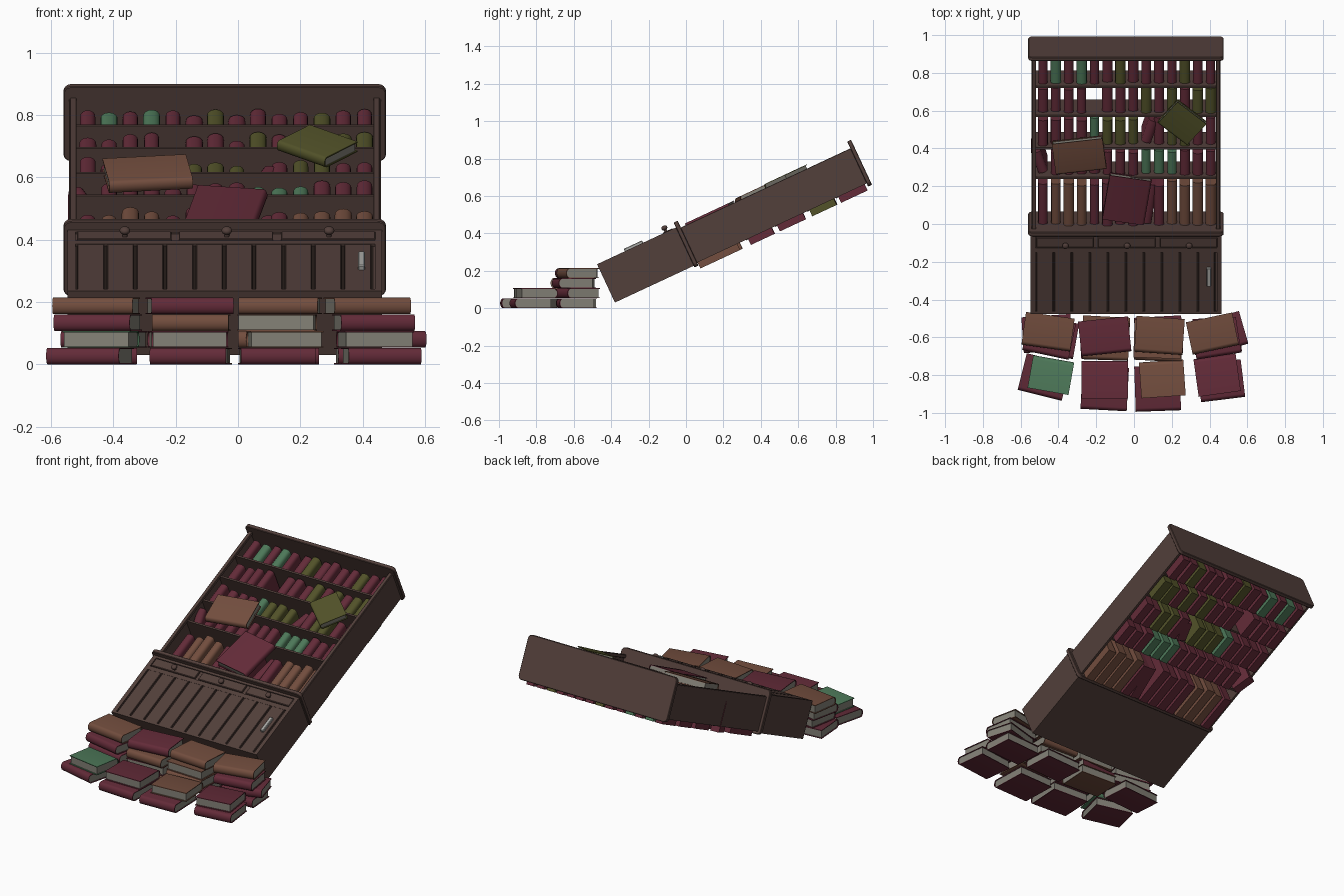
import bpy, bmesh, random
from math import radians, sin, cos, pi
from mathutils import Matrix

if "Cube" in bpy.data.objects:
    bpy.data.objects.remove(bpy.data.objects["Cube"])

random.seed(4)


def material(name, rgb):
    m = bpy.data.materials.new(name)
    m.diffuse_color = (*rgb, 1)
    m.use_nodes = True
    m.node_tree.nodes["Principled BSDF"].inputs["Base Color"].default_value = m.diffuse_color
    return m


WOOD = material("dark_wood", (0.085, 0.05, 0.043))
SLIT = material("groove_shadow", (0.02, 0.012, 0.01))
PAPER = material("paper", (0.23, 0.22, 0.185))
METAL = material("metal", (0.4, 0.4, 0.38))
BOOK = {"r": material("red_cover", (0.125, 0.024, 0.04)),
        "b": material("brown_cover", (0.17, 0.075, 0.048)),
        "g": material("green_cover", (0.075, 0.19, 0.1)),
        "o": material("olive_cover", (0.085, 0.085, 0.022))}

# Bookcase frame: local x = width, y = height along the case, z = depth towards the front
CASE = Matrix.Translation((0, -0.38, 0.03)) @ Matrix.Rotation(radians(25), 4, 'X')
XZ = Matrix(((1, 0, 0, 0), (0, 0, 1, 0), (0, 1, 0, 0), (0, 0, 0, 1)))  # profile (x,z), pulled along y
YZ = Matrix(((0, 0, 1, 0), (1, 0, 0, 0), (0, 1, 0, 0), (0, 0, 0, 1)))  # profile (y,z), pulled along x


def prism(name, pts, a, b, mat, matrix, bevel=0):
    """Extrude a 2D profile from a to b, then place it with the matrix."""
    bm = bmesh.new()
    lo = [bm.verts.new((p[0], p[1], a)) for p in pts]
    hi = [bm.verts.new((p[0], p[1], b)) for p in pts]
    bm.faces.new(lo)
    bm.faces.new(hi)
    for i in range(len(pts)):
        j = (i + 1) % len(pts)
        bm.faces.new((lo[i], lo[j], hi[j], hi[i]))
    bm.transform(matrix)
    bmesh.ops.recalc_face_normals(bm, faces=bm.faces)
    if bevel:
        bmesh.ops.bevel(bm, geom=bm.edges[:], offset=bevel, segments=1, affect='EDGES')
    me = bpy.data.meshes.new(name)
    bm.to_mesh(me)
    bm.free()
    me.materials.append(mat)
    ob = bpy.data.objects.new(name, me)
    bpy.context.collection.objects.link(ob)
    return ob


def box(name, x, y, z, mat=WOOD, bevel=0.0):
    pts = [(x[0], y[0]), (x[1], y[0]), (x[1], y[1]), (x[0], y[1])]
    return prism(name, pts, z[0], z[1], mat, CASE, bevel)


def plate(name, y0, y1):
    """Rounded moulding board across the case."""
    x0, x1, z0, z1, r = -0.56, 0.475, -0.01, 0.255, 0.025
    pts = []
    for k, (cx, cz) in enumerate([(x1 - r, z1 - r), (x0 + r, z1 - r), (x0 + r, z0 + r), (x1 - r, z0 + r)]):
        for s in range(6):
            t = pi / 2 * (k + s / 5)
            pts.append((cx + r * cos(t), cz + r * sin(t)))
    prism(name, pts, y0, y1, WOOD, CASE @ XZ, 0.003)


# Cabinet body and mouldings
box("cabinet_body", (-0.547, 0.462), (0, 0.47), (0, 0.218))
plate("ledge", 0.465, 0.489)
plate("crown", 1.489, 1.512)

# Cabinet front: frame rails, dark backing and planks
box("groove_backing", (-0.52, 0.435), (0.012, 0.36), (0.215, 0.2185), SLIT)
box("bottom_rail", (-0.547, 0.462), (0, 0.014), (0.21, 0.226))
box("middle_rail", (-0.547, 0.462), (0.357, 0.384), (0.21, 0.226))
box("top_rail", (-0.547, 0.462), (0.45, 0.467), (0.21, 0.226))
box("left_stile", (-0.547, -0.522), (0, 0.467), (0.21, 0.226))
box("right_stile", (0.439, 0.462), (0, 0.467), (0.21, 0.226))
for i in range(10):
    x = -0.515 + i * 0.0952
    box("plank", (x, x + 0.085), (0.012, 0.36), (0.21, 0.225), bevel=0.002)

# Drawers with round knobs
for x0 in (-0.517, -0.19, 0.138):
    box("drawer_front", (x0, x0 + 0.303), (0.388, 0.446), (0.21, 0.23), bevel=0.003)
    place = CASE @ Matrix.Translation((x0 + 0.154, 0.408, 0.0))
    bpy.ops.mesh.primitive_uv_sphere_add(segments=16, ring_count=10, radius=0.017)
    knob = bpy.context.object
    knob.name = "drawer_knob"
    knob.data.transform(place @ Matrix.Translation((0, 0, 0.25)) @ Matrix.Diagonal((1, 1, 0.75, 1)))
    knob.data.materials.append(WOOD)
    stem = [(0.008 * cos(k * pi / 6), 0.008 * sin(k * pi / 6)) for k in range(12)]
    prism("knob_stem", stem, 0.22, 0.25, WOOD, place)
box("door_handle", (0.385, 0.407), (0.164, 0.272), (0.22, 0.24), METAL, 0.003)

# Open upper case: sides, front posts, shelves
for s in (-1, 1):
    edge = -0.042 + s * 0.5
    box("case_side", sorted((edge, edge - s * 0.014)), (0.48, 1.495), (0.008, 0.21))
    box("front_post", sorted((edge - s * 0.003, edge - s * 0.024)), (0.48, 1.495), (0.195, 0.215), bevel=0.002)
shelves = (0.776, 0.947, 1.138, 1.308)
for y in shelves:
    box("shelf", (-0.532, 0.448), (y, y + 0.011), (0.005, 0.2))

# Standing books, one letter each; capitals lean, dots are gaps
rows = ["rbbbrrrrRrbbbb", "Rrrrrrrrgggrrr", "rrrrgoooRroorr", "rrrr.rrrororoo", "rgrgrrorrrrorr"]
floors = [0.489] + [y + 0.011 for y in shelves]
lengths = (0.252, 0.143, 0.155, 0.15, 0.16)
for row, floor, length in zip(rows, floors, lengths):
    for i, c in enumerate(row):
        if c == ".":
            continue
        w = random.uniform(0.024, 0.028)
        front = random.uniform(0.155, 0.186)
        h = length * random.uniform(0.88, 1)
        pts = [(-w, -0.028), (w, -0.028)]
        for k in range(9):
            t = pi * k / 8
            pts.append((w * cos(t), front - 0.024 + 0.024 * sin(t) ** 0.8 if 0 < k < 8 else front - 0.024))
        lean = 0
        if c.isupper():
            lean = radians(18 if i == 0 else -18 if length < 0.2 else -9)
            h *= 0.95
        m = CASE @ Matrix.Translation((-0.482 + i * 0.0683, floor + 0.002 + abs(sin(lean)) * w, 0))
        prism("standing_book", pts, 0, h, BOOK[c.lower()], m @ Matrix.Rotation(lean, 4, 'Z') @ XZ)


def book(name, matrix, w, d, t, colour):
    """Lying book: spine along x on the -y side, cover wraps a page block."""
    c, bulge, n = 0.004, 0.35 * t, 8

    def arc(inset):
        out = []
        for k in range(n + 1):
            a = pi * k / n
            out.append((-d / 2 + bulge - (bulge - inset) * sin(a), t / 2 - (t / 2 - inset) * cos(a)))
        return out
    cover = [(d / 2, 0)] + arc(0) + [(d / 2, t), (d / 2, t - c)] + arc(c)[::-1] + [(d / 2, c)]
    pages = [(d / 2 - 0.006, c)] + arc(c) + [(d / 2 - 0.006, t - c)]
    prism(name + "_cover", cover, -w / 2, w / 2, BOOK[colour], matrix @ YZ)
    prism(name + "_pages", pages, -w / 2 + 0.005, w / 2 - 0.005, PAPER, matrix @ YZ)


# Loose books lying across the shelves
for x, y, z, rot, w, d, t, c in [(-0.29, 0.918, 0.19, 7, 0.27, 0.185, 0.042, "b"),
                                 (0.254, 1.114, 0.2, -40, 0.2, 0.165, 0.036, "o"),
                                 (-0.037, 0.662, 0.185, 81, 0.26, 0.225, 0.04, "r")]:
    book("loose_book", CASE @ Matrix.Translation((x, y, z)) @ Matrix.Rotation(radians(rot), 4, 'Z'), w, d, t, c)

# Floor stacks: x, y, layer, rotation, width, depth, colour (180 turns the pages forward)
stacks = [
    (-0.475, -0.81, 0, -14, 0.24, 0.20, "r"), (-0.44, -0.80, 1, 170, 0.22, 0.175, "g"),
    (-0.155, -0.87, 0, -3, 0.245, 0.23, "r"), (-0.155, -0.825, 1, 180, 0.245, 0.20, "r"),
    (0.125, -0.87, 0, 2, 0.24, 0.24, "r"), (0.15, -0.82, 1, 184, 0.235, 0.19, "b"),
    (0.46, -0.83, 0, 7, 0.235, 0.20, "r"), (0.44, -0.80, 1, 188, 0.225, 0.20, "r"),
    (-0.46, -0.58, 0, 4, 0.26, 0.19, "r"), (-0.43, -0.60, 1, -10, 0.25, 0.19, "r"),
    (-0.45, -0.60, 2, -12, 0.25, 0.19, "r"), (-0.455, -0.57, 3, -8, 0.26, 0.175, "b"),
    (-0.15, -0.59, 0, -3, 0.25, 0.20, "b"), (-0.16, -0.61, 1, 183, 0.25, 0.19, "r"),
    (-0.15, -0.62, 2, -2, 0.245, 0.20, "b"), (-0.155, -0.595, 3, 6, 0.265, 0.185, "r"),
    (0.13, -0.59, 0, 3, 0.25, 0.20, "r"), (0.13, -0.63, 1, -3, 0.25, 0.19, "b"),
    (0.125, -0.61, 2, 178, 0.25, 0.20, "b"), (0.135, -0.59, 3, -4, 0.255, 0.19, "b"),
    (0.44, -0.59, 0, 4, 0.25, 0.19, "r"), (0.465, -0.58, 1, 16, 0.24, 0.18, "r"),
    (0.435, -0.605, 2, 9, 0.24, 0.19, "r"), (0.415, -0.58, 3, 12, 0.25, 0.175, "b"),
]
for x, y, layer, rot, w, d, c in stacks:
    m = Matrix.Translation((x, y, layer * 0.0535)) @ Matrix.Rotation(radians(rot), 4, 'Z')
    book("stacked_book", m, w, d, 0.053, c)

# Smooth the round spines and knobs, keep hard edges
bpy.ops.object.select_all(action='SELECT')
bpy.context.view_layer.objects.active = bpy.context.selected_objects[0]
bpy.ops.object.shade_smooth_by_angle(angle=radians(35))
